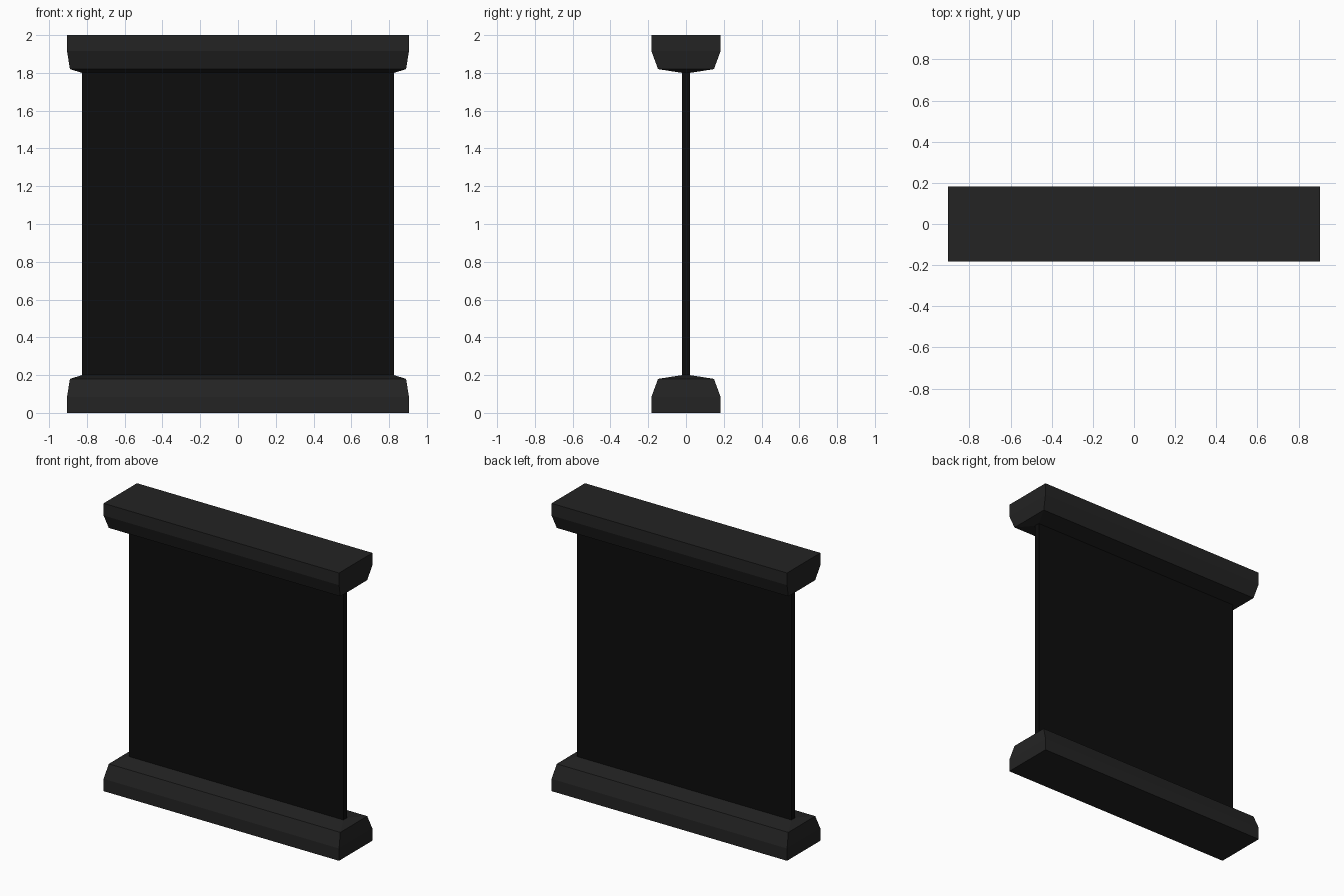
import bpy, bmesh

if "Cube" in bpy.data.objects:
    bpy.data.objects.remove(bpy.data.objects["Cube"])


def material(name, value):
    m = bpy.data.materials.new(name)
    m.diffuse_color = (value, value, value, 1)
    m.use_nodes = True
    m.node_tree.nodes["Principled BSDF"].inputs["Base Color"].default_value = m.diffuse_color
    return m


def stacked_block(name, rings, mat):
    """Closed solid lofted through centred rectangles (half_x, half_y, z)."""
    bm = bmesh.new()
    loops = [[bm.verts.new((sx * hx, sy * hy, z))
              for sx, sy in ((-1, -1), (1, -1), (1, 1), (-1, 1))]
             for hx, hy, z in rings]
    for a, b in zip(loops, loops[1:]):
        for i in range(4):
            j = (i + 1) % 4
            bm.faces.new((a[i], a[j], b[j], b[i]))
    bm.faces.new(loops[0])
    bm.faces.new(loops[-1])
    bmesh.ops.recalc_face_normals(bm, faces=bm.faces[:])
    me = bpy.data.meshes.new(name)
    bm.to_mesh(me)
    bm.free()
    me.materials.append(mat)
    ob = bpy.data.objects.new(name, me)
    bpy.context.collection.objects.link(ob)
    return ob


frame_mat = material("dark_grey", 0.017)
panel_mat = material("near_black", 0.004)

# Bevelled rail profile, widest at the outer face
rail = [(0.905, 0.183, 0.0), (0.905, 0.183, 0.085),
        (0.89, 0.148, 0.18), (0.825, 0.02, 0.2)]

# Bottom rail and its mirror image at the top
stacked_block("bottom_rail", rail, frame_mat)
stacked_block("top_rail", [(x, y, 2 - z) for x, y, z in rail], frame_mat)

# Thin screen between the rails
stacked_block("screen_panel", [(0.825, 0.02, 0.2), (0.825, 0.02, 1.8)], panel_mat)
